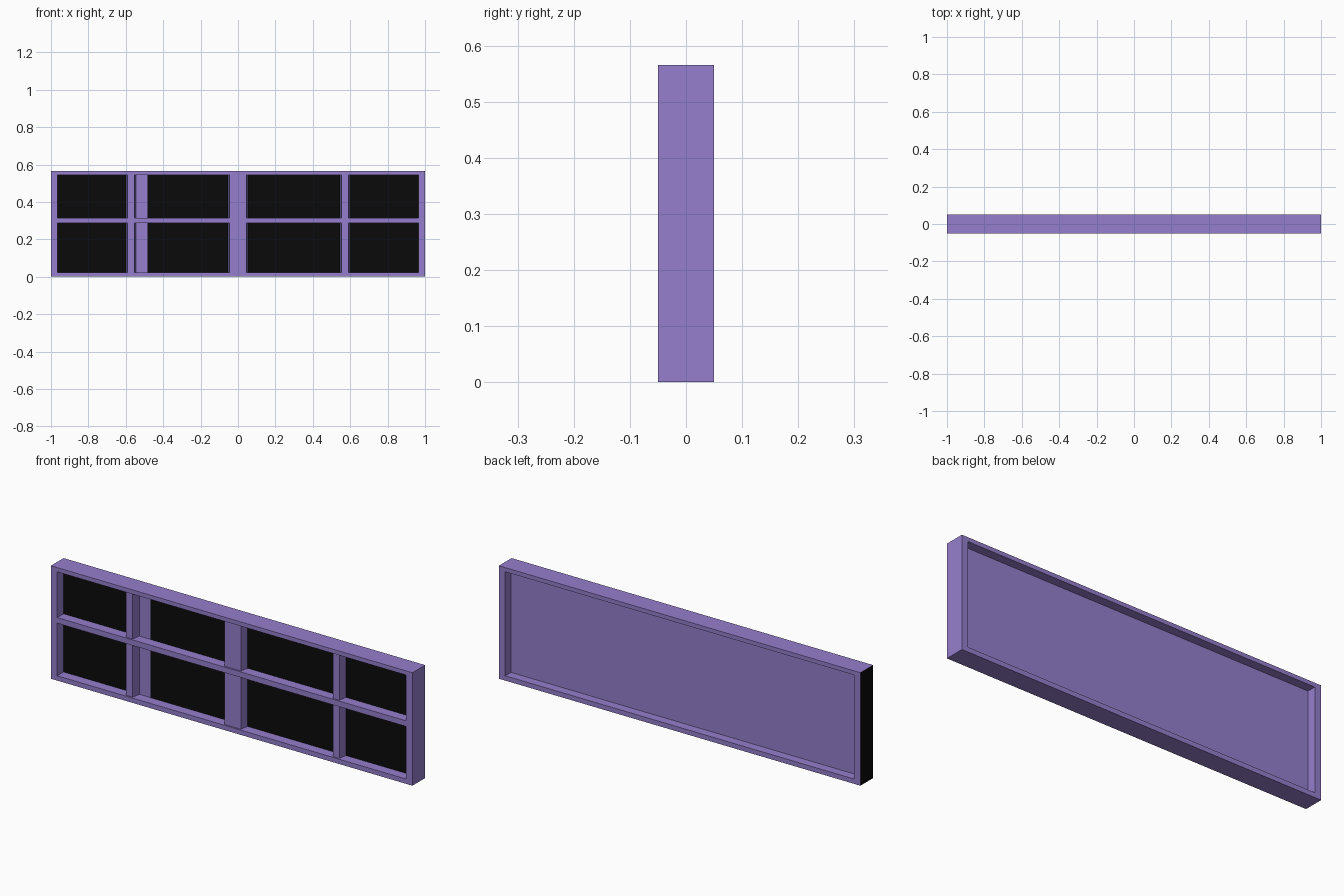
import bpy, bmesh

if "Cube" in bpy.data.objects:
    bpy.data.objects.remove(bpy.data.objects["Cube"])


def material(name, color):
    m = bpy.data.materials.new(name)
    m.diffuse_color = (*color, 1)
    m.use_nodes = True
    m.node_tree.nodes["Principled BSDF"].inputs["Base Color"].default_value = m.diffuse_color
    return m


PURPLE = material("purple_paint", (0.30, 0.21, 0.61))
BLACK = material("black_glass", (0.003, 0.003, 0.003))

W, D, H = 1.0, 0.05, 0.565          # half width, half depth, height
IX, Z0, Z1 = 0.965, 0.024, 0.544    # inner opening
RAIL0, RAIL1 = 0.287, 0.315         # middle rail
PANEL = 0.001                       # front of the back panel


def finish(name, bm, *mats):
    bmesh.ops.recalc_face_normals(bm, faces=bm.faces)
    me = bpy.data.meshes.new(name)
    bm.to_mesh(me)
    bm.free()
    for m in mats:
        me.materials.append(m)
    ob = bpy.data.objects.new(name, me)
    bpy.context.collection.objects.link(ob)
    return ob


def prism(name, profile, z0, z1):
    """Extrude an (x, y) profile upward from z0 to z1."""
    bm = bmesh.new()
    f = bm.faces.new([bm.verts.new((x, y, z0)) for x, y in profile])
    top = bmesh.ops.extrude_face_region(bm, geom=[f])["geom"]
    for v in top:
        if isinstance(v, bmesh.types.BMVert):
            v.co.z = z1
    return finish(name, bm, PURPLE)


def box(name, x0, x1, y0, y1, z0, z1):
    return prism(name, [(x0, y0), (x1, y0), (x1, y1), (x0, y1)], z0, z1)


# Outer frame: rectangular ring through the full depth, left end black
bm = bmesh.new()
outer = [(-W, 0), (W, 0), (W, H), (-W, H)]
inner = [(-IX, Z0), (IX, Z0), (IX, Z1), (-IX, Z1)]
rings = [[bm.verts.new((x, y, z)) for x, z in loop]
         for loop, y in ((outer, -D), (inner, -D), (inner, D), (outer, D))]
for k in range(4):
    a, b = rings[k], rings[(k + 1) % 4]
    for i in range(4):
        j = (i + 1) % 4
        bm.faces.new((a[i], a[j], b[j], b[i]))
for f in bm.faces:
    if f.calc_center_median().x < -W + 1e-4:
        f.material_index = 1
finish("outer_frame", bm, PURPLE, BLACK)

# Back panel and middle rail
box("back_panel", -IX, IX, PANEL, PANEL + 0.004, Z0, Z1)
box("middle_rail", -IX, IX, -D, PANEL, RAIL0, RAIL1)

# Upright bars: slightly recessed, with tapered sides
rows = {"lower": (Z0, RAIL0), "upper": (RAIL1, Z1)}
bars = {"left": (-0.572, 0.026), "middle": (0.0, 0.053), "right": (0.572, 0.026)}
for row, (z0, z1) in rows.items():
    for side, (c, h) in bars.items():
        f = h - 0.008
        prism(f"{row}_{side}_bar",
              [(c - f, -0.042), (c + f, -0.042), (c + h, PANEL), (c - h, PANEL)], z0, z1)

# Black panes: a plain strip of panel stays visible right of the left bar
spans = [(-IX, -0.598), (-0.483, -0.053), (0.053, 0.546), (0.598, IX)]
for row, (z0, z1) in rows.items():
    for n, (x0, x1) in enumerate(spans, 1):
        bm = bmesh.new()
        y = PANEL - 0.001
        bm.faces.new([bm.verts.new(p) for p in
                      ((x0, y, z0), (x1, y, z0), (x1, y, z1), (x0, y, z1))])
        ob = finish(f"{row}_pane_{n}", bm, BLACK)
        if ob.data.polygons[0].normal.y > 0:
            ob.data.flip_normals()
